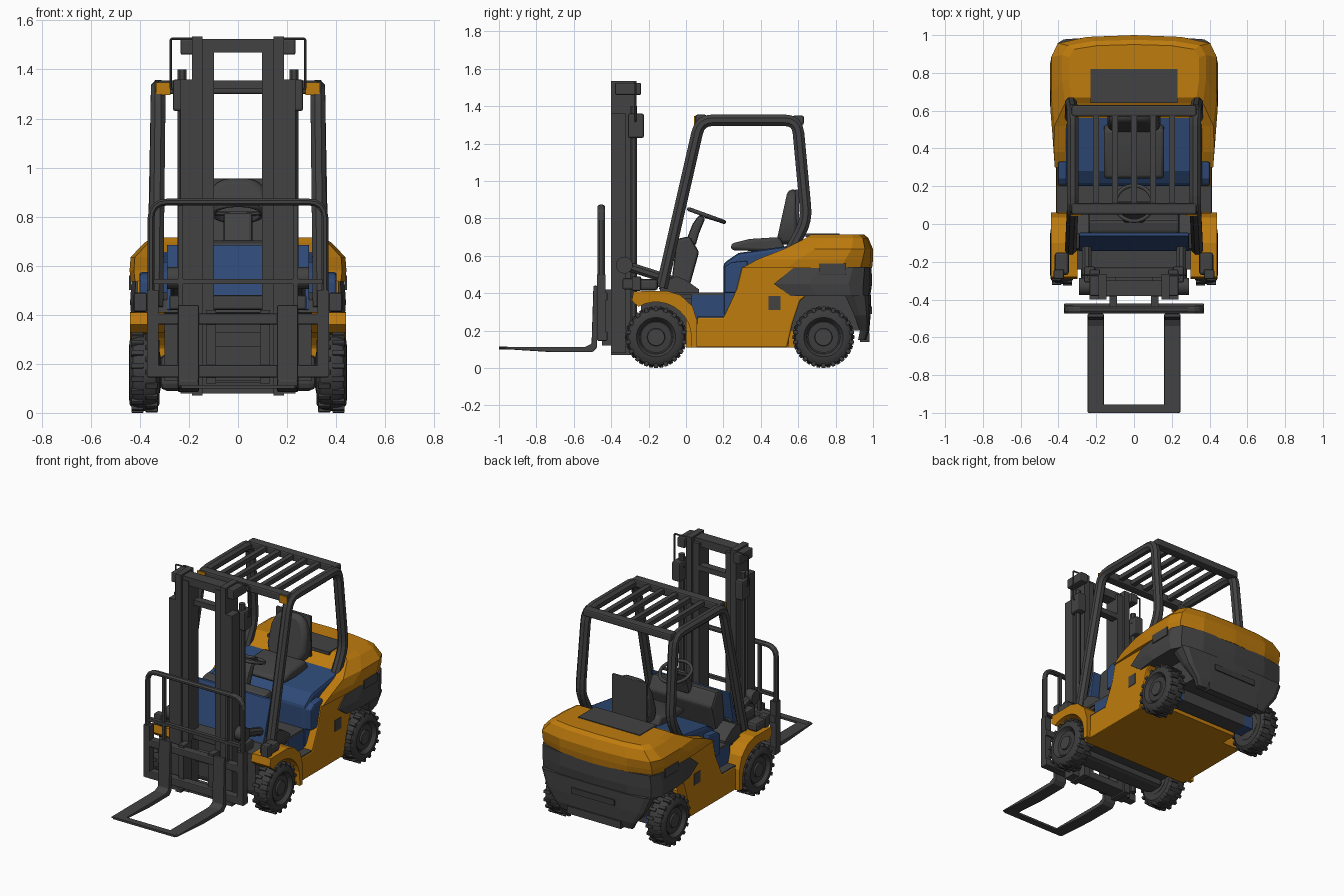
import bpy, bmesh, math
from mathutils import Vector, Matrix

cube = bpy.data.objects.get("Cube")
if cube:
    bpy.data.objects.remove(cube)


def material(name, rgb):
    m = bpy.data.materials.new(name)
    m.use_nodes = True
    m.diffuse_color = (*rgb, 1)
    m.node_tree.nodes["Principled BSDF"].inputs["Base Color"].default_value = (*rgb, 1)
    return m


ORANGE = material("orange paint", (0.52, 0.2, 0.004))
GREY = material("dark grey", (0.055, 0.055, 0.055))
BLUE = material("blue panel", (0.028, 0.068, 0.185))
RUBBER = material("tyre rubber", (0.045, 0.045, 0.045))


def finish(name, bm, mat, mirror=False, bevel=0, smooth=False):
    bmesh.ops.recalc_face_normals(bm, faces=bm.faces)
    me = bpy.data.meshes.new(name)
    bm.to_mesh(me)
    bm.free()
    me.materials.append(mat)
    ob = bpy.data.objects.new(name, me)
    bpy.context.collection.objects.link(ob)
    if smooth:
        me.shade_smooth()
        me.set_sharp_from_angle(angle=math.radians(35))
    if bevel:
        b = ob.modifiers.new("Bevel", 'BEVEL')
        b.width, b.segments, b.limit_method = bevel, 2, 'ANGLE'
    if mirror:
        ob.modifiers.new("Mirror", 'MIRROR')
    return ob


def loft(name, rings, mat, **kw):
    """Skin a list of equal-length point rings and cap both ends."""
    bm = bmesh.new()
    vs = [[bm.verts.new(p) for p in r] for r in rings]
    n = len(vs[0])
    for a, b in zip(vs, vs[1:]):
        for i in range(n):
            j = (i + 1) % n
            bm.faces.new((a[i], a[j], b[j], b[i]))
    bm.faces.new(vs[0])
    bm.faces.new(vs[-1])
    return finish(name, bm, mat, **kw)


def prism(name, yz, x0, x1, mat, **kw):
    """Side profile extruded along x."""
    return loft(name, [[(x, y, z) for y, z in yz] for x in (x0, x1)], mat, **kw)


def box(name, x, y, z, mat, **kw):
    (y0, y1), (z0, z1) = y, z
    return prism(name, [(y0, z0), (y1, z0), (y1, z1), (y0, z1)], x[0], x[1], mat, **kw)


def rounded(path, r):
    """Replace the inner corners of a path by short curves."""
    pts = [Vector(p) for p in path]
    out = [pts[0]]
    for a, b, c in zip(pts, pts[1:], pts[2:]):
        p, q = b + (a - b).normalized() * r, b + (c - b).normalized() * r
        out += [p.lerp(b, t).lerp(b.lerp(q, t), t) for t in (0, .25, .5, .75, 1)]
    return out + [pts[-1]]


def tube(name, path, ru, rv, mat, ref=(1, 0, 0), n=8, **kw):
    """Sweep a flat-sided section along a path."""
    pts = [Vector(p) for p in path]
    rings = []
    for i, p in enumerate(pts):
        t = (pts[min(i + 1, len(pts) - 1)] - pts[max(i - 1, 0)]).normalized()
        v = t.cross(Vector(ref)).normalized()
        u = v.cross(t)
        k = 1 / math.cos(math.pi / n)
        rings.append([p + k * (u * ru * math.cos(a) + v * rv * math.sin(a))
                      for a in [(j + .5) * math.tau / n for j in range(n)]])
    return loft(name, rings, mat, **kw)


def lathe(name, profile, y, z, mat, n=36):
    """Revolve (x, radius) points about a wheel axle."""
    ang = [i * math.tau / n for i in range(n)]
    return loft(name, [[(x, y + r * math.cos(a), z + r * math.sin(a)) for a in ang]
                       for x, r in profile], mat, mirror=True, smooth=True)


# Wheels: tyre, hub and staggered tread lugs
for end, wy in (("front", -0.16), ("rear", 0.735)):
    lathe(end + "_tyre", [(.322, .09), (.32, .13), (.335, .152), (.355, .158), (.405, .158),
                          (.428, .15), (.442, .13), (.444, .105), (.425, .09)], wy, .165, RUBBER)
    lathe(end + "_hub", [(.31, .04), (.32, .088), (.43, .088), (.415, .07), (.415, .05),
                         (.435, .045), (.435, .02)], wy, .165, GREY)
    bm = bmesh.new()
    for i in range(36):
        a, x = i * math.tau / 36, (.352 if i % 2 else .41)
        m = (Matrix.Translation((x, wy, .165)) @ Matrix.Rotation(a, 4, 'X')
             @ Matrix.Translation((0, 0, .152)) @ Matrix.Diagonal((.05, .022, .026, 1)))
        bmesh.ops.create_cube(bm, size=1, matrix=m)
    finish(end + "_tread", bm, RUBBER, mirror=True, bevel=.004)
box("front_axle", (-.32, .32), (-.23, -.09), (.09, .24), GREY, bevel=.03)
box("rear_axle", (-.25, .25), (.68, .79), (.12, .21), GREY)
box("axle_end", (.25, .33), (.68, .79), (.12, .21), BLUE, mirror=True)

# Front fenders with a wheel arch and lamp boxes
arch = [(-.16 + .188 * math.cos(a), .165 + .188 * math.sin(a))
        for a in [math.radians(d) for d in range(0, 121, 12)]]
prism("front_fender", [(-.29, .36), (-.28, .41), (-.1, .412), (-.03, .39), (.035, .33),
                       (.06, .25), (.06, .11), (.03, .11)] + arch, .30, .44, ORANGE, mirror=True)
box("fender_lamp", (.345, .42), (-.27, -.15), (.415, .475), GREY, mirror=True, bevel=.015)
box("lamp_foot", (.37, .425), (-.29, -.24), (.412, .49), GREY, mirror=True, bevel=.008)

# Chassis, step and floor
box("front_chassis", (-.3, .3), (-.24, .06), (.13, .38), GREY)
box("lower_hull", (-.405, .405), (.0, .55), (.11, .265), ORANGE)
box("belly_plate", (-.27, .27), (.55, .66), (.11, .2), ORANGE)
box("step_riser", (-.35, .35), (.03, .25), (.26, .39), BLUE)
box("step_tread", (.345, .41), (.06, .2), (.262, .275), GREY, mirror=True)
box("floor_plate", (-.35, .35), (-.1, .24), (.39, .405), GREY)
prism("toe_board", [(-.14, .41), (-.13, .46), (-.05, .49), (.0, .47), (.07, .42), (.07, .37),
                    (-.05, .37)], -.34, .34, GREY)
prism("front_cowl", [(-.145, .42), (-.065, .685), (-.045, .685), (-.1, .42)],
      -.29, .29, BLUE, bevel=.005)

# Side body panels, engine hood and counterweight
prism("side_panel", [(.05, .11), (.06, .27), (.2, .27), (.27, .42), (.3, .54), (.62, .57),
                     (.66, .4), (.61, .36), (.57, .24), (.54, .11)], .34, .412, ORANGE,
      mirror=True, bevel=.008)
prism("engine_hood", [(.2, .27), (.2, .56), (.28, .615), (.63, .665), (.63, .5), (.54, .4),
                      (.54, .27)], -.36, .36, BLUE, bevel=.02)
prism("hood_shoulder", [(.205, .4), (.205, .54), (.24, .565), (.33, .575), (.33, .4)],
      .33, .402, BLUE, mirror=True, bevel=.01)
box("fuel_flap", (.41, .416), (.44, .505), (.31, .385), GREY, mirror=True)


def outline(z, w, y0, yb):
    half = [(w * .96, 0), (w, .35), (w, .76), (w * .92, .91), (w * .57, .98)]
    pts = [(x, y0 + f * (yb - y0), z) for x, f in half]
    return pts + [(0, yb, z)] + [(-x, y, z) for x, y, z in reversed(pts)]


loft("counterweight_top", [outline(.535, .437, .3, .995), outline(.58, .442, .38, 1),
                           outline(.635, .438, .52, 1), outline(.695, .38, .64, .975),
                           outline(.715, .345, .67, .95)], ORANGE)
loft("counterweight_band", [outline(.385, .435, .56, .985), outline(.45, .44, .47, .995),
                            outline(.54, .434, .58, .992)], GREY)
loft("counterweight_skirt", [outline(.15, .27, .92, .965), outline(.2, .3, .93, .98),
                             outline(.28, .36, .9, .987), outline(.39, .405, .85, .99)], GREY)
box("counterweight_core", (-.29, .29), (.55, .95), (.2, .5), GREY)
box("side_recess", (.436, .445), (.71, .855), (.5, .56), GREY, mirror=True, bevel=.003)
box("rear_slot", (-.16, .16), (.985, .994), (.29, .33), RUBBER)
box("tow_bar", (-.2, .2), (.93, .98), (.14, .19), GREY)
box("radiator_cover", (-.23, .23), (.64, .82), (.7, .72), GREY)

# Seat: cushion, rounded backrest and flat rear shell
prism("seat_cushion", [(.24, .63), (.24, .665), (.34, .69), (.5, .7), (.54, .62)],
      -.16, .16, GREY, bevel=.025, smooth=True)
half = [(.115, .66), (.14, .74), (.13, .86), (.105, .925), (.06, .955)]
back = half + [(-x, z) for x, z in reversed(half)]
loft("seat_back", [[(x, .48 + .22 * (z - .66), z) for x, z in back],
                   [(x, .6, z) for x, z in back]], GREY, bevel=.025, smooth=True)
box("seat_shell", (-.13, .13), (.585, .605), (.68, .955), GREY, bevel=.006)

# Dashboard, steering column and wheel
prism("dashboard", [(-.08, .44), (-.05, .69), (.02, .705), (.07, .62), (.02, .44)],
      -.24, .24, GREY, bevel=.015)
prism("steering_column", [(.0, .68), (.035, .77), (.07, .82), (.105, .805), (.07, .72), (.05, .65)],
      -.06, .06, GREY, bevel=.015)
bpy.ops.mesh.primitive_torus_add(major_radius=.1, minor_radius=.011, major_segments=32,
                                 minor_segments=8, location=(0, .11, .815),
                                 rotation=(math.radians(-20), 0, 0))
rim = bpy.context.object
rim.name = "steering_wheel"
rim.data.materials.append(GREY)
rim.data.shade_smooth()
for i, (x, y) in enumerate(((-.1, 0), (.1, 0), (0, .1))):
    tube("wheel_spoke_%d" % i, [(0, .11, .81), (x, .11 + y * .94, .815 - y * .34)],
         .01, .01, GREY, ref=(0, 0, 1))

# Overhead guard
tube("guard_side", rounded([(.335, -.13, .43), (.325, .075, 1.325), (.325, .595, 1.325),
                            (.335, .645, .79), (.335, .55, .61)], .07),
     .03, .031, GREY, mirror=True)
box("guard_front_beam", (-.33, .33), (.05, .11), (1.30, 1.355), GREY, bevel=.01)
box("guard_rear_beam", (-.33, .33), (.57, .63), (1.3, 1.35), GREY, bevel=.01)
for i in range(5):
    x = (i - 2) * .1
    box("guard_bar_%d" % i, (x - .016, x + .016), (.1, .58), (1.315, 1.345), GREY)
box("guard_corner_plate", (.275, .335), (.043, .051), (1.295, 1.347), ORANGE, mirror=True)

# Mast: rails, lift cylinders, cross members
box("outer_rail", (.145, .187), (-.4, -.265), (.07, 1.535), GREY, mirror=True)
box("inner_rail", (.098, .146), (-.385, -.28), (.08, 1.5), GREY, mirror=True)
box("rail_channel", (.186, .235), (-.4, -.32), (.08, 1.36), GREY, mirror=True)
tube("lift_cylinder", [(.228, -.28, .1), (.228, -.28, 1.4)], .018, .018, GREY,
     mirror=True, smooth=True)
box("cylinder_head", (.205, .265), (-.31, -.225), (1.23, 1.36), GREY, mirror=True, bevel=.01)
box("mast_ear", (.18, .235), (-.38, -.24), (1.46, 1.525), GREY, mirror=True, bevel=.008)
tube("hose_guide", rounded([(.18, -.27, 1.525), (.275, -.27, 1.525), (.275, -.27, 1.32),
                            (.2, -.27, 1.32)], .01), .005, .005, GREY, ref=(0, 1, 0), mirror=True)
for i, (z0, z1, y0, y1) in enumerate(((1.47, 1.525, -.38, -.3), (1.32, 1.355, -.33, -.28),
                                      (.08, .125, -.38, -.28), (.27, .33, -.32, -.27))):
    box("mast_cross_%d" % i, (-.15, .15), (y0, y1), (z0, z1), GREY)
box("mast_bracket", (-.28, .28), (-.34, -.23), (.42, .48), GREY, bevel=.01)
tube("tilt_cylinder", [(.25, -.33, .55), (.25, -.08, .47)], .025, .025, GREY, mirror=True)
lathe("tilt_pivot", [(.215, .045), (.29, .045)], -.33, .55, GREY, n=20)

# Carriage with load backrest
tube("backrest_frame", rounded([(.355, -.453, .15), (.355, -.453, .86), (-.355, -.453, .86),
                                (-.355, -.453, .15)], .07), .02, .014, GREY, ref=(0, 1, 0))
box("backrest_bar", (-.345, .345), (-.465, -.44), (.525, .545), GREY)
box("carriage_end", (.325, .37), (-.475, -.43), (.15, .5), GREY, mirror=True)
box("carriage_upper_bar", (-.37, .37), (-.475, -.42), (.36, .405), GREY, bevel=.006)
box("carriage_lower_bar", (-.37, .37), (-.475, -.42), (.145, .195), GREY, bevel=.006)
box("carriage_post", (.09, .13), (-.45, -.36), (.12, .42), GREY, mirror=True)
box("carriage_strut", (.225, .245), (-.46, -.44), (.4, .86), GREY, mirror=True)

# Forks joined at the tips
prism("fork", [(-.475, .44), (-.495, .44), (-.505, .13), (-.54, .113), (-1, .113),
               (-1, .103), (-.72, .085), (-.5, .085), (-.475, .11)],
      .16, .245, GREY, mirror=True, bevel=.005)
box("fork_tip_bar", (-.23, .23), (-1, -.955), (.1, .114), GREY)
